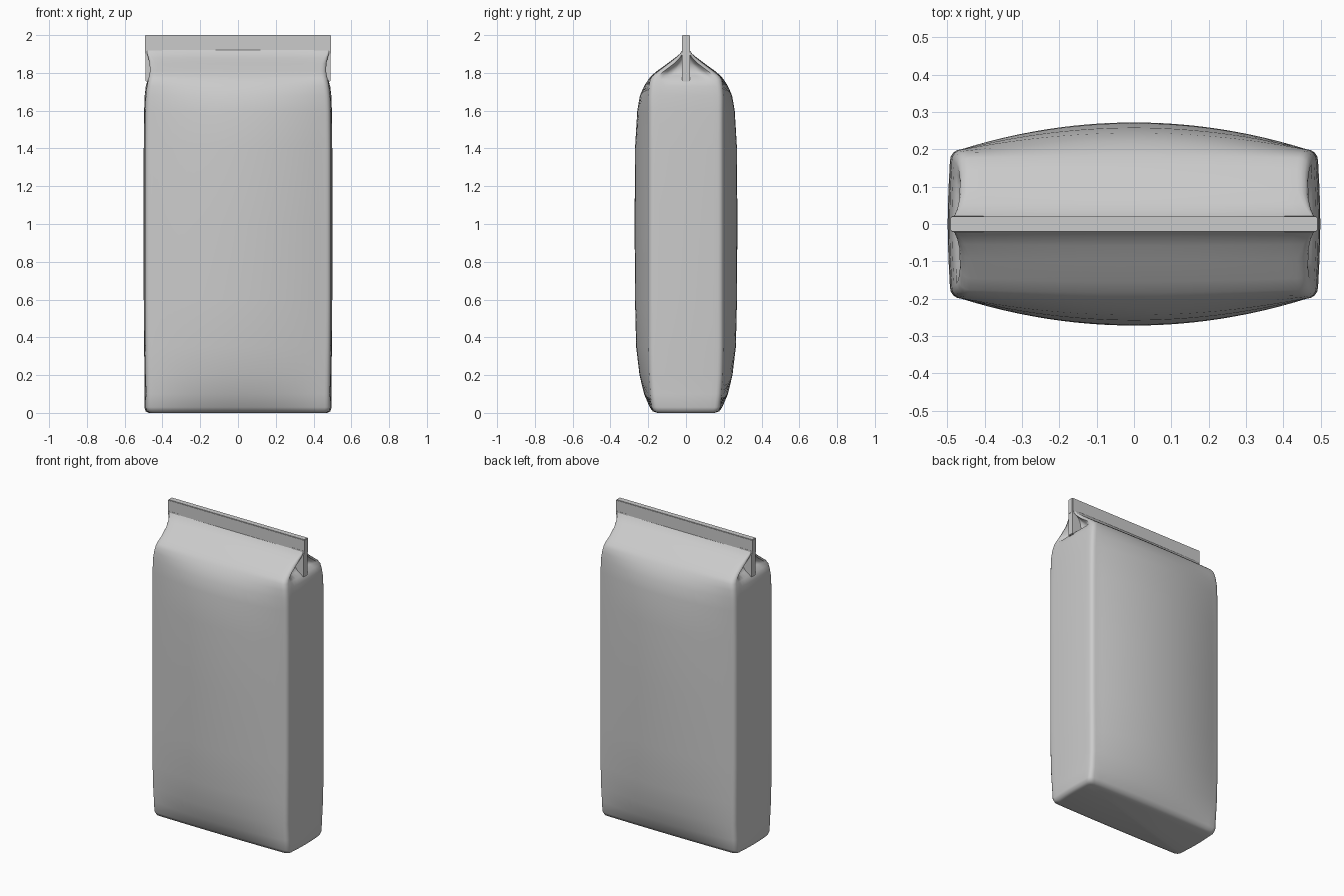
import bpy, bmesh
from math import sin, cos, pi

cube = bpy.data.objects.get("Cube")
if cube:
    bpy.data.objects.remove(cube, do_unlink=True)

# Single plain grey for the whole bag
grey = bpy.data.materials.new("matte_grey")
grey.use_nodes = True
colour = (0.6, 0.6, 0.6, 1)
grey.diffuse_color = colour
grey.node_tree.nodes["Principled BSDF"].inputs["Base Color"].default_value = colour


def finish(name, bm, angle):
    bmesh.ops.recalc_face_normals(bm, faces=bm.faces)
    mesh = bpy.data.meshes.new(name)
    bm.to_mesh(mesh)
    bm.free()
    mesh.materials.append(grey)
    obj = bpy.data.objects.new(name, mesh)
    bpy.context.collection.objects.link(obj)
    bpy.ops.object.select_all(action="DESELECT")
    obj.select_set(True)
    bpy.context.view_layer.objects.active = obj
    bpy.ops.object.shade_smooth_by_angle(angle=angle)
    return obj


def quadrant(width, edge, centre, tuck):
    """Outline from the middle of the broad panel to the middle of the side."""
    radius = min(0.03, edge * 0.4)
    points = []
    for i in range(12):
        t = i / 12
        points.append(((width - radius) * t, edge + (centre - edge) * (1 - t * t)))
    for i in range(5):
        a = pi / 2 * (1 - i / 4)
        points.append((width - radius + radius * cos(a), edge - radius + radius * sin(a)))
    side = edge - radius
    for i in range(1, 7):
        t = i / 6
        inward = min(1, t * 2.5)
        points.append((width + 0.006 * sin(t * pi / 2) - tuck * inward, side * (1 - t)))
    return points


def ring(width, edge, centre, tuck):
    q = quadrant(width, edge, centre, tuck)
    half = q + [(x, -y) for x, y in reversed(q[:-1])]
    return half + [(-x, y) for x, y in reversed(half[1:-1])]


# Bag levels: height, half width, corner depth, middle depth, side tuck
levels = [
    (0.0, 0.465, 0.15, 0.15, 0), (0.008, 0.483, 0.172, 0.176, 0),
    (0.03, 0.49, 0.182, 0.192, 0), (0.1, 0.488, 0.19, 0.222, 0),
    (0.2, 0.489, 0.197, 0.246, 0), (0.35, 0.491, 0.2, 0.264, 0),
    (0.6, 0.493, 0.2, 0.27, 0), (1.0, 0.493, 0.2, 0.272, 0),
    (1.4, 0.493, 0.2, 0.27, 0), (1.6, 0.491, 0.2, 0.258, 0),
    (1.68, 0.488, 0.2, 0.244, 0), (1.73, 0.482, 0.196, 0.222, 0),
    (1.765, 0.475, 0.19, 0.2, 0.004), (1.785, 0.47, 0.177, 0.183, 0.03),
    (1.81, 0.466, 0.146, 0.154, 0.045), (1.85, 0.468, 0.092, 0.098, 0.04),
    (1.88, 0.475, 0.054, 0.058, 0.03), (1.9, 0.481, 0.033, 0.034, 0.01),
    (1.92, 0.486, 0.02, 0.02, 0),
]
bm = bmesh.new()
rings = [[bm.verts.new((x, y, z)) for x, y in ring(*shape)] for z, *shape in levels]
for low, high in zip(rings, rings[1:]):
    for i in range(len(low)):
        j = (i + 1) % len(low)
        bm.faces.new((low[i], low[j], high[j], high[i]))
bm.faces.new(rings[0])
bm.faces.new(rings[-1])
finish("bag_body", bm, 0.9)


def plate(name, x_min, x_max, half_depth, z_min, z_max):
    bm = bmesh.new()
    bmesh.ops.create_cube(bm, size=1)
    for v in bm.verts:
        v.co.x = x_max if v.co.x > 0 else x_min
        v.co.y = half_depth if v.co.y > 0 else -half_depth
        v.co.z = z_max if v.co.z > 0 else z_min
    bmesh.ops.bevel(bm, geom=bm.edges[:], offset=0.003, segments=2, affect="EDGES")
    return finish(name, bm, 0.6)


# Flat sealed strip across the top, and its folded ends running down the sides
plate("top_seal", -0.492, 0.492, 0.02, 1.9, 2.0)
for name, sign in (("left", 1), ("right", -1)):
    ends = sorted((sign * 0.4, sign * 0.49))
    plate(name + "_seal_fold", *ends, 0.021, 1.755, 1.93)
